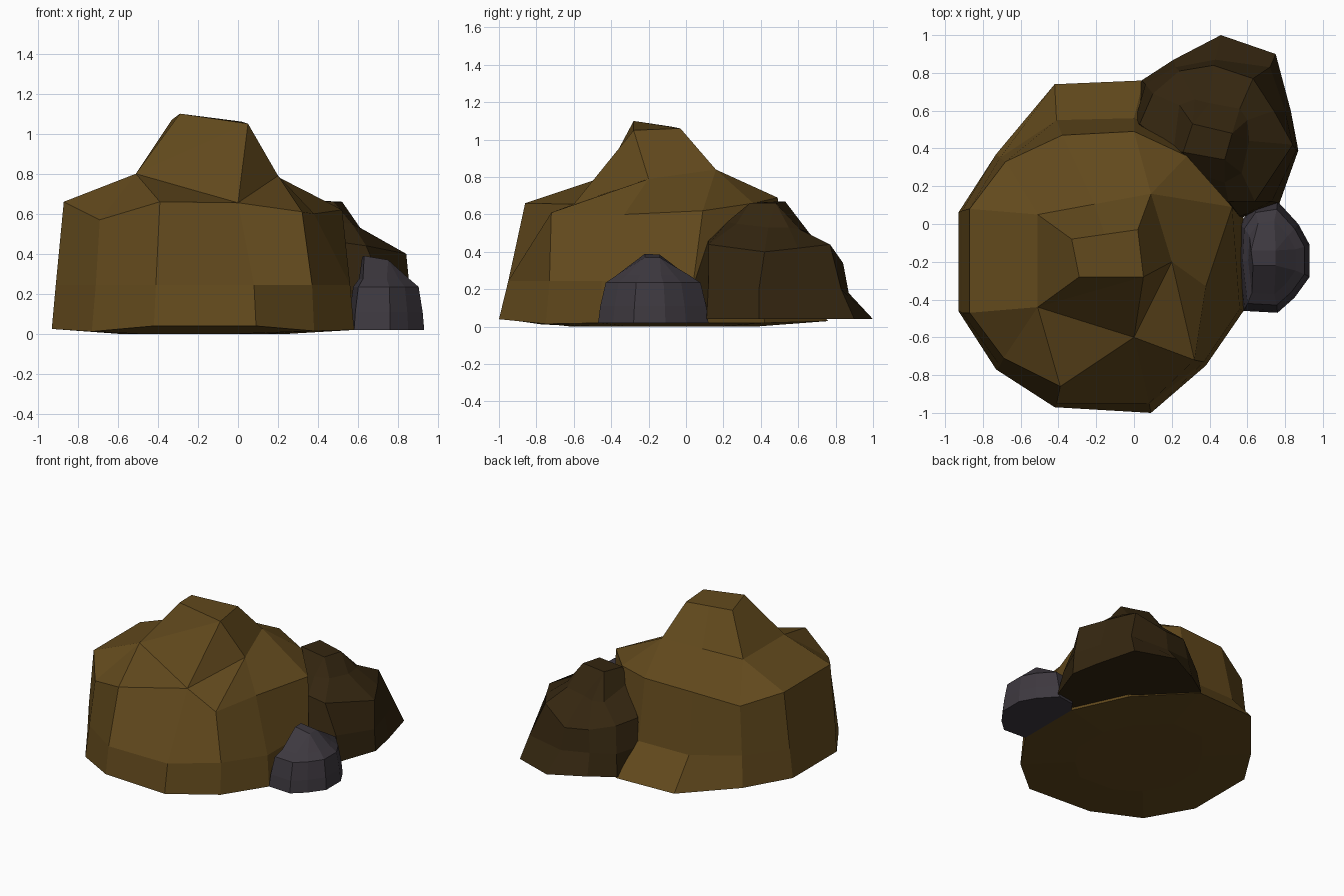
import bpy, bmesh


def rock(name, rings, color):
    """Loft matching rings of 3D points into a faceted, closed boulder."""
    bm = bmesh.new()
    loops = [[bm.verts.new(p) for p in ring] for ring in rings]
    n = len(loops[0])
    for lo, hi in zip(loops, loops[1:]):
        for i in range(n):
            j = (i + 1) % n
            bm.faces.new((lo[i], lo[j], hi[j], hi[i]))
    bm.faces.new(loops[0][::-1])
    bm.faces.new(loops[-1])
    # repeated points collapse into larger facets
    bmesh.ops.remove_doubles(bm, verts=bm.verts[:], dist=0.002)
    bmesh.ops.dissolve_degenerate(bm, edges=bm.edges[:], dist=0.001)
    bmesh.ops.recalc_face_normals(bm, faces=bm.faces[:])
    me = bpy.data.meshes.new(name)
    bm.to_mesh(me)
    bm.free()
    ob = bpy.data.objects.new(name, me)
    bpy.context.collection.objects.link(ob)
    mat = bpy.data.materials.new(name + "_stone")
    mat.diffuse_color = (*color, 1)
    me.materials.append(mat)


def flat(points, z):
    return [(x, y, z) for x, y in points]


def shrink(points, center, s, z):
    cx, cy = center
    return [(cx + (p[0] - cx) * s, cy + (p[1] - cy) * s, z) for p in points]


# Large boulder: twelve corners, starting at the left and going around the front
base = [(-.93, .06, .025), (-.93, -.46, .025), (-.73, -.77, .012), (-.42, -.97, .04),
        (.09, -1.0, .04), (.38, -.75, .015), (.58, -.46, .02), (.58, .03, .02),
        (.4, .42, .02), (.05, .76, .03), (-.42, .74, .03), (-.73, .37, .015)]
mid = [(-.91, .07), (-.91, -.47), (-.71, -.75), (-.41, -.95), (.08, -.95), (.37, -.73),
       (.56, -.45), (.56, .04), (.38, .4), (0, .56), (-.41, .55), (-.71, .35)]
shoulder = [(-.87, .08, .66), (-.87, -.47, .66), (-.69, -.71, .57), (-.39, -.86, .66),
            (0, -.6, .655), (.32, -.72, .61), (.38, -.33, .6), (.52, .09, .62),
            (.28, .36, .66), (0, .49, .69), (-.38, .47, .68), (-.68, .33, .6)]
ul, uf, ub, ur = (-.51, .05, .80), (-.51, -.44, .80), (.09, .16, .84), (.2, -.2, .79)
upper = [ul, uf, uf, uf, shoulder[4], ur, ur, ub, ub, ub, (-.21, .105, .82), ul]
tl, tf, tr, tb = (-.33, -.08, 1.07), (-.29, -.28, 1.10), (.05, -.28, 1.05), (.02, -.03, 1.06)
top = [tl, tf, tf, tr, tr, tr, tr, tb, tb, tb, (-.155, -.055, 1.065), tl]
rock("large_boulder",
     [shrink(base, (-.17, -.12), .55, 0), base, flat(mid, .245), shoulder, upper, top],
     (.122, .067, .012))

# Medium boulder at the back right: ten corners, starting at the back
base = [(.46, 1.0), (.75, .9), (.83, .6), (.87, .39), (.77, .11), (.56, .03),
        (.2, .2), (0, .53), (.04, .76), (.21, .87)]
low = [(.43, .87, .18), (.72, .83, .2), (.8, .6, .2), (.86, .39, .2), (.73, .12, .22),
       (.56, .04, .22), (.2, .2, .2), (.0, .53, .2), (.06, .74, .2), (.22, .83, .2)]
high = [(.42, .84, .34), (.63, .77, .44), (.74, .6, .42), (.84, .42, .4), (.64, .12, .44),
        (.5, .12, .46), (.25, .2, .45), (.03, .53, .4), (.1, .69, .38), (.24, .81, .36)]
crown = [(.4, .64, .51), (.56, .61, .52), (.6, .55, .53), (.61, .44, .53), (.57, .27, .55),
         (.48, .22, .56), (.3, .28, .56), (.21, .39, .56), (.24, .63, .5), (.32, .66, .5)]
p, q, r, s = (.31, .53, .67), (.52, .48, .66), (.48, .34, .66), (.26, .38, .665)
rock("medium_boulder", [flat(base, .04), low, high, crown, [p, q, q, q, r, r, s, s, p, p]],
     (.034, .019, .005))

# Small grey stone at the right
base = [(.76, .12), (.87, 0), (.93, -.11), (.93, -.28), (.85, -.39), (.76, -.47),
        (.58, -.46), (.55, -.2), (.56, .0), (.63, .1)]
c = (.73, -.18)
p, q, r, s = (.75, -.14, .37), (.75, -.22, .37), (.63, -.22, .39), (.62, -.14, .385)
rock("small_stone",
     [flat(base, .02), shrink(base, c, .96, .11), shrink(base, c, .86, .235),
      shrink(base, (.71, -.18), .66, .275), [p, p, p, q, q, q, r, r, s, s]],
     (.047, .04, .05))
